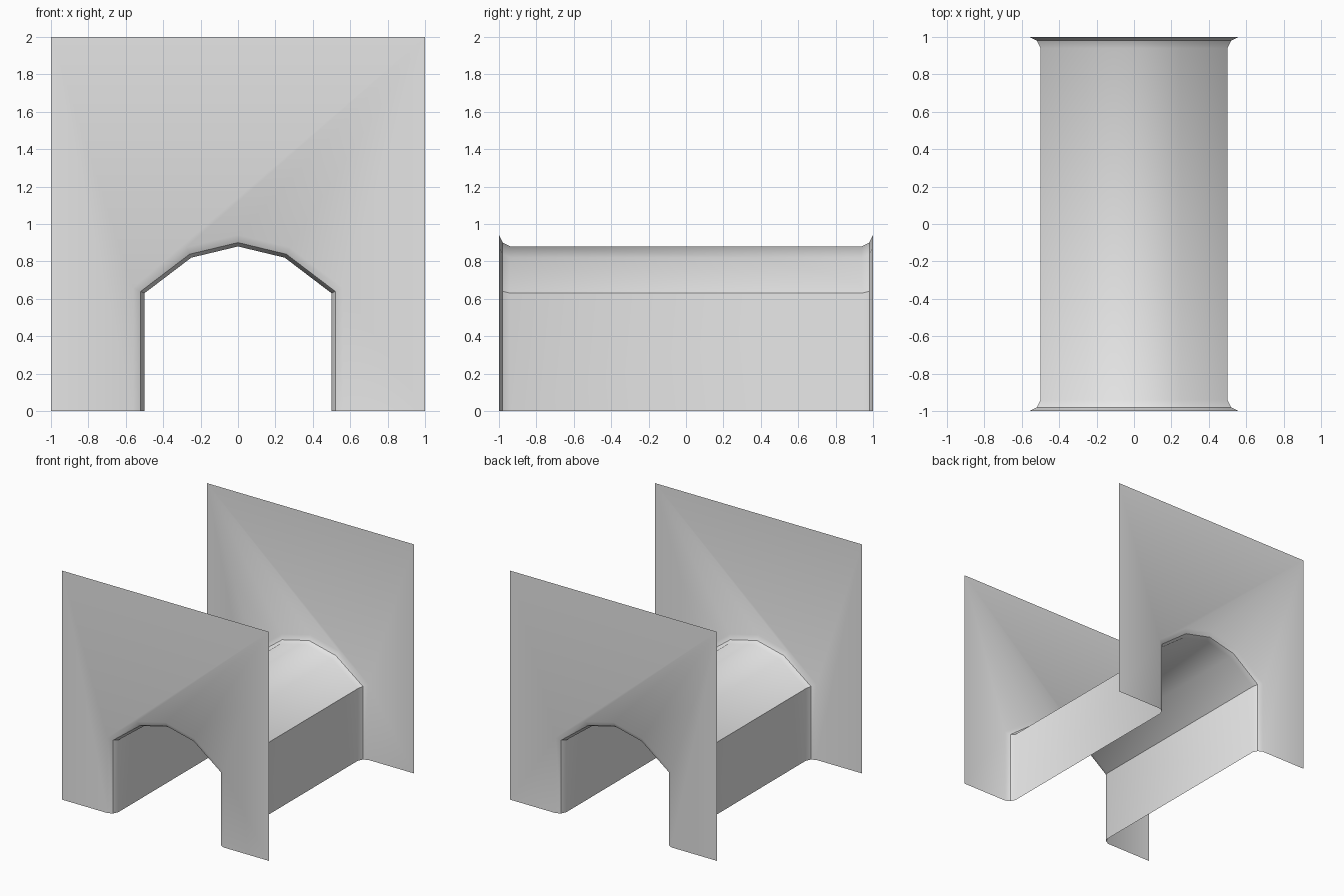
import bpy
import bmesh
from math import radians
from mathutils import Vector

cube = bpy.data.objects.get("Cube")
if cube:
    bpy.data.objects.remove(cube)

# One plain grey for the whole shell
grey = bpy.data.materials.new("plain_grey")
grey.use_nodes = True
colour = (0.8, 0.8, 0.8, 1.0)
grey.diffuse_color = colour
grey.node_tree.nodes["Principled BSDF"].inputs["Base Color"].default_value = colour

# Arch cross-section, from the left foot over the crown to the right foot
half = [(0.5, 0.0), (0.5, 0.63), (0.25, 0.82)]
arch = [Vector(p) for p in half + [(0, 0.88)] + [(-x, z) for x, z in reversed(half)]]


def widened(profile, distance):
    """Push the open profile outward, keeping its feet on the ground."""
    normals = []
    for a, b in zip(profile, profile[1:]):
        d = (b - a).normalized()
        normals.append(Vector((d.y, -d.x)))
    normals = [normals[0]] + normals + [normals[-1]]
    result = []
    for p, n, m in zip(profile, normals, normals[1:]):
        result.append(p + (n + m) * distance / (1 + n.dot(m)))
    return result


bm = bmesh.new()

# Arched passage with a flared mouth at each end: (y, widening)
flare = [(-1.0, 0.06), (-0.98, 0.02), (-0.94, 0.0)]
stations = flare + [(-y, w) for y, w in reversed(flare)]
rings = [[bm.verts.new((p.x, y, p.y)) for p in widened(arch, w)] for y, w in stations]
for near, far in zip(rings, rings[1:]):
    for i in range(len(arch) - 1):
        bm.faces.new((near[i], near[i + 1], far[i + 1], far[i]))

# Flat end walls around the mouths
for ring, y in ((rings[0], -1), (rings[-1], 1)):
    corners = [bm.verts.new((x, y, z)) for x, z in ((-1, 0), (-1, 2), (1, 2), (1, 0))]
    bm.faces.new(ring + corners)

# Walls face outward and the passage faces its own inside
bmesh.ops.recalc_face_normals(bm, faces=bm.faces)
bm.faces.ensure_lookup_table()
front = min(bm.faces, key=lambda f: f.calc_center_median().y)
if front.normal.y > 0:
    bmesh.ops.reverse_faces(bm, faces=bm.faces)

mesh = bpy.data.meshes.new("arched_passage_with_end_walls")
bm.to_mesh(mesh)
bm.free()
mesh.materials.append(grey)
passage = bpy.data.objects.new("arched_passage_with_end_walls", mesh)
bpy.context.collection.objects.link(passage)

# Soft arch, crisp shoulders
bpy.ops.object.select_all(action="DESELECT")
passage.select_set(True)
bpy.context.view_layer.objects.active = passage
bpy.ops.object.shade_smooth_by_angle(angle=radians(30))
